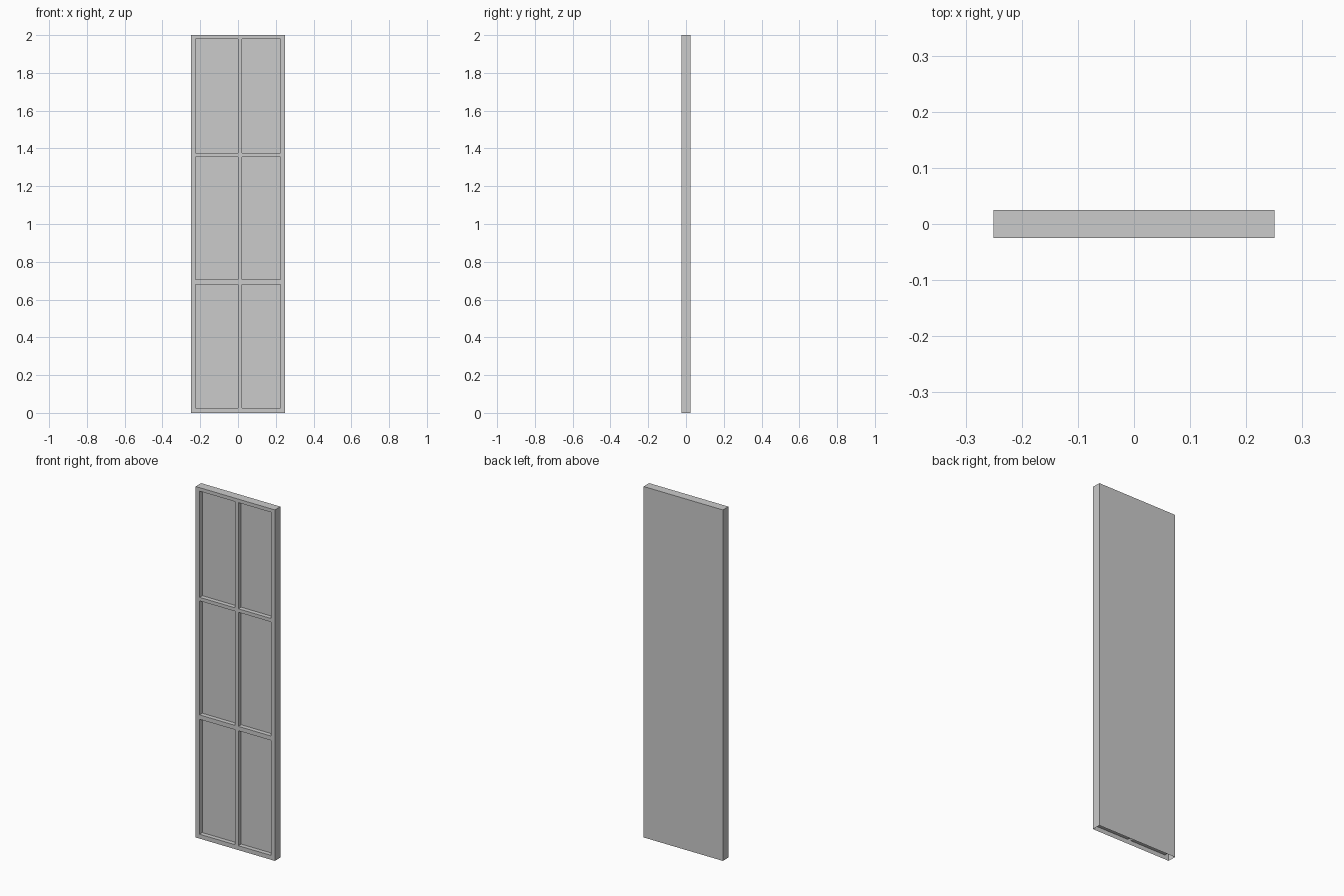
import bpy, bmesh
from mathutils import Vector

if "Cube" in bpy.data.objects:
    bpy.data.objects.remove(bpy.data.objects["Cube"])

FRONT, BACK, RECESS = -0.025, 0.025, 0.025
# Alternating frame bar / pane boundaries
XS = [-0.25, -0.225, 0.0, 0.02, 0.225, 0.25]
ZS = [0.0, 0.025, 0.68, 0.705, 1.355, 1.375, 1.98, 2.0]

bm = bmesh.new()

# Front frame: a grid whose odd cells are the panes
grid = [[bm.verts.new((x, FRONT, z)) for x in XS] for z in ZS]
panes = []
for j in range(len(ZS) - 1):
    for i in range(len(XS) - 1):
        face = bm.faces.new((grid[j][i], grid[j][i + 1], grid[j + 1][i + 1], grid[j + 1][i]))
        if i % 2 and j % 2:
            panes.append(face)
rim = [e for e in bm.edges if e.is_boundary]

# Outer sides and flat back
sides = bmesh.ops.extrude_edge_only(bm, edges=rim)["geom"]
bmesh.ops.translate(bm, vec=(0, BACK - FRONT, 0),
                    verts=[g for g in sides if isinstance(g, bmesh.types.BMVert)])
bmesh.ops.contextual_create(bm, geom=[g for g in sides if isinstance(g, bmesh.types.BMEdge)
                                      and g.is_boundary])

# Sunken panes with straight reveals
for pane in panes:
    geom = bmesh.ops.extrude_discrete_faces(bm, faces=[pane])["faces"]
    bmesh.ops.translate(bm, vec=(0, RECESS, 0), verts=geom[0].verts)
bmesh.ops.recalc_face_normals(bm, faces=bm.faces)

# The underside is open
under = [f for f in bm.faces if all(v.co.z < 1e-4 for v in f.verts)]
bmesh.ops.delete(bm, geom=under, context="FACES")

mesh = bpy.data.meshes.new("window_panel")
bm.to_mesh(mesh)
bm.free()
grey = bpy.data.materials.new("plain grey")
grey.diffuse_color = (0.6, 0.6, 0.6, 1)
grey.use_nodes = True
grey.node_tree.nodes["Principled BSDF"].inputs["Base Color"].default_value = grey.diffuse_color
mesh.materials.append(grey)
panel = bpy.data.objects.new("window_panel", mesh)
bpy.context.collection.objects.link(panel)
